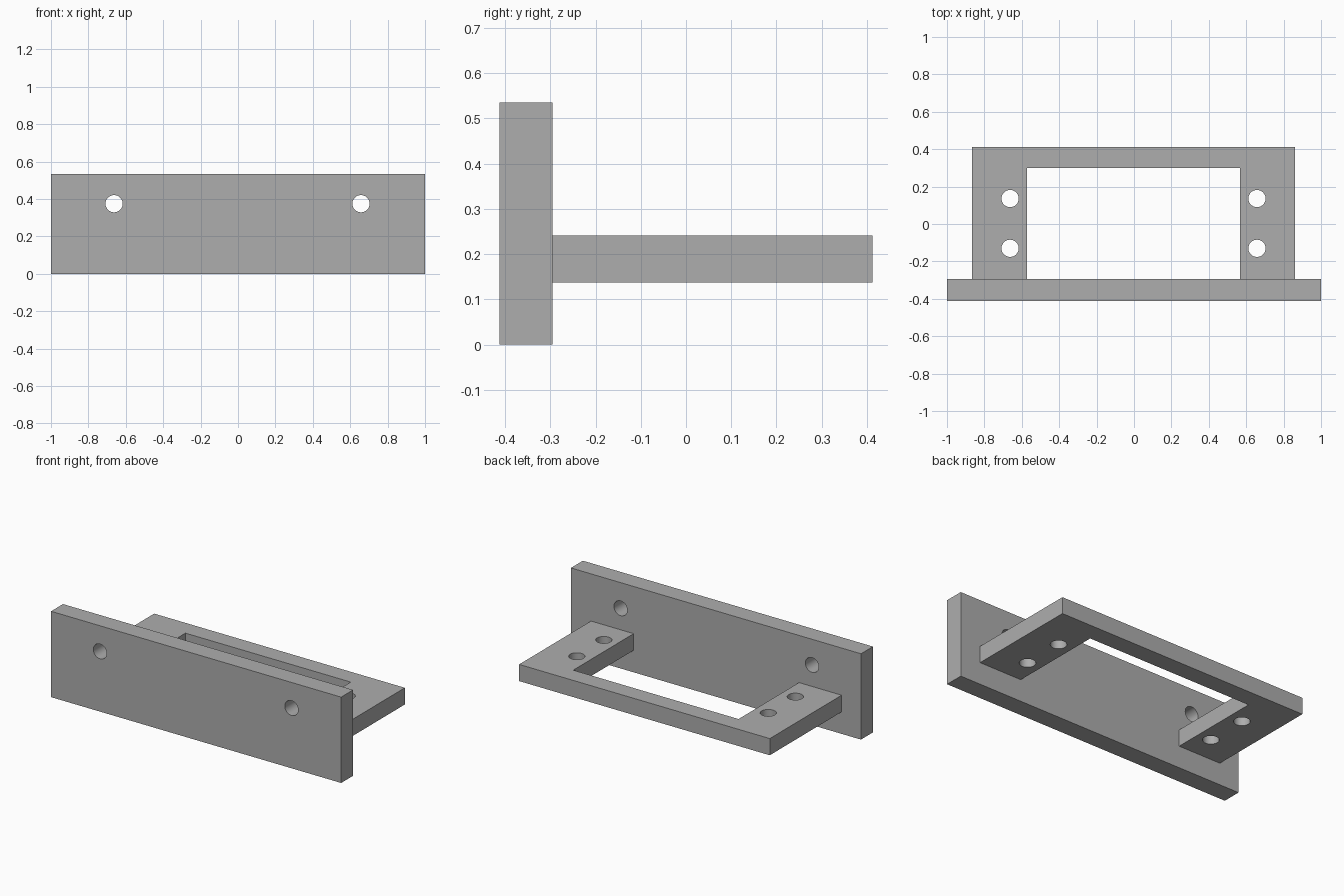
import bpy, bmesh, math
from mathutils import Matrix, Vector

old = bpy.data.objects.get("Cube")
if old:
    bpy.data.objects.remove(old, do_unlink=True)

grey = bpy.data.materials.new("plain grey")
grey.use_nodes = True
colour = (0.42, 0.42, 0.42, 1)
grey.diffuse_color = colour
grey.node_tree.nodes["Principled BSDF"].inputs["Base Color"].default_value = colour

MID = -0.0025          # bracket and holes sit slightly off centre
HOLE_X = 0.66
HOLE_R = 0.046
FRONT, JOINT, BACK = -0.4125, -0.295, 0.4125


def make_object(name, bm):
    bmesh.ops.recalc_face_normals(bm, faces=bm.faces)
    mesh = bpy.data.meshes.new(name)
    bm.to_mesh(mesh)
    bm.free()
    mesh.materials.append(grey)
    obj = bpy.data.objects.new(name, mesh)
    bpy.context.collection.objects.link(obj)
    return obj


def extrude_outline(name, points, z0, z1):
    bm = bmesh.new()
    face = bm.faces.new([bm.verts.new((x, y, z0)) for x, y in points])
    up = bmesh.ops.extrude_face_region(bm, geom=[face])["geom"]
    verts = [v for v in up if isinstance(v, bmesh.types.BMVert)]
    bmesh.ops.translate(bm, verts=verts, vec=(0, 0, z1 - z0))
    return make_object(name, bm)


def drill(obj, centres, rotation):
    # One cutter mesh holds every hole of the part
    bm = bmesh.new()
    for c in centres:
        bmesh.ops.create_cone(bm, cap_ends=True, segments=48, radius1=HOLE_R,
                              radius2=HOLE_R, depth=0.3,
                              matrix=Matrix.Translation(Vector(c)) @ rotation)
    cutter = make_object("hole_cutter", bm)
    cutter.hide_render = True
    mod = obj.modifiers.new("holes", 'BOOLEAN')
    mod.operation, mod.solver, mod.object = 'DIFFERENCE', 'EXACT', cutter
    bpy.ops.object.select_all(action='DESELECT')
    bpy.context.view_layer.objects.active = obj
    obj.select_set(True)
    bpy.ops.object.modifier_apply(modifier=mod.name)
    bpy.data.objects.remove(cutter, do_unlink=True)
    bpy.ops.object.shade_smooth_by_angle(angle=math.radians(30))


# Upright front plate with two holes
plate = extrude_outline("front_plate",
                        [(-1, FRONT), (1, FRONT), (1, JOINT), (-1, JOINT)], 0, 0.535)
drill(plate, [(MID + s * HOLE_X, (FRONT + JOINT) / 2, 0.375) for s in (-1, 1)],
      Matrix.Rotation(math.pi / 2, 4, 'X'))

# U-shaped bracket behind the plate, two holes in each arm
half = [(0.864, BACK), (0.864, JOINT), (0.57, JOINT), (0.57, 0.3)]
outline = [(MID + x, y) for x, y in half] + [(MID - x, y) for x, y in reversed(half)]
bracket = extrude_outline("u_bracket", outline, 0.137, 0.241)
drill(bracket, [(MID + s * HOLE_X, y, 0.19) for s in (-1, 1) for y in (-0.13, 0.136)],
      Matrix.Identity(4))
